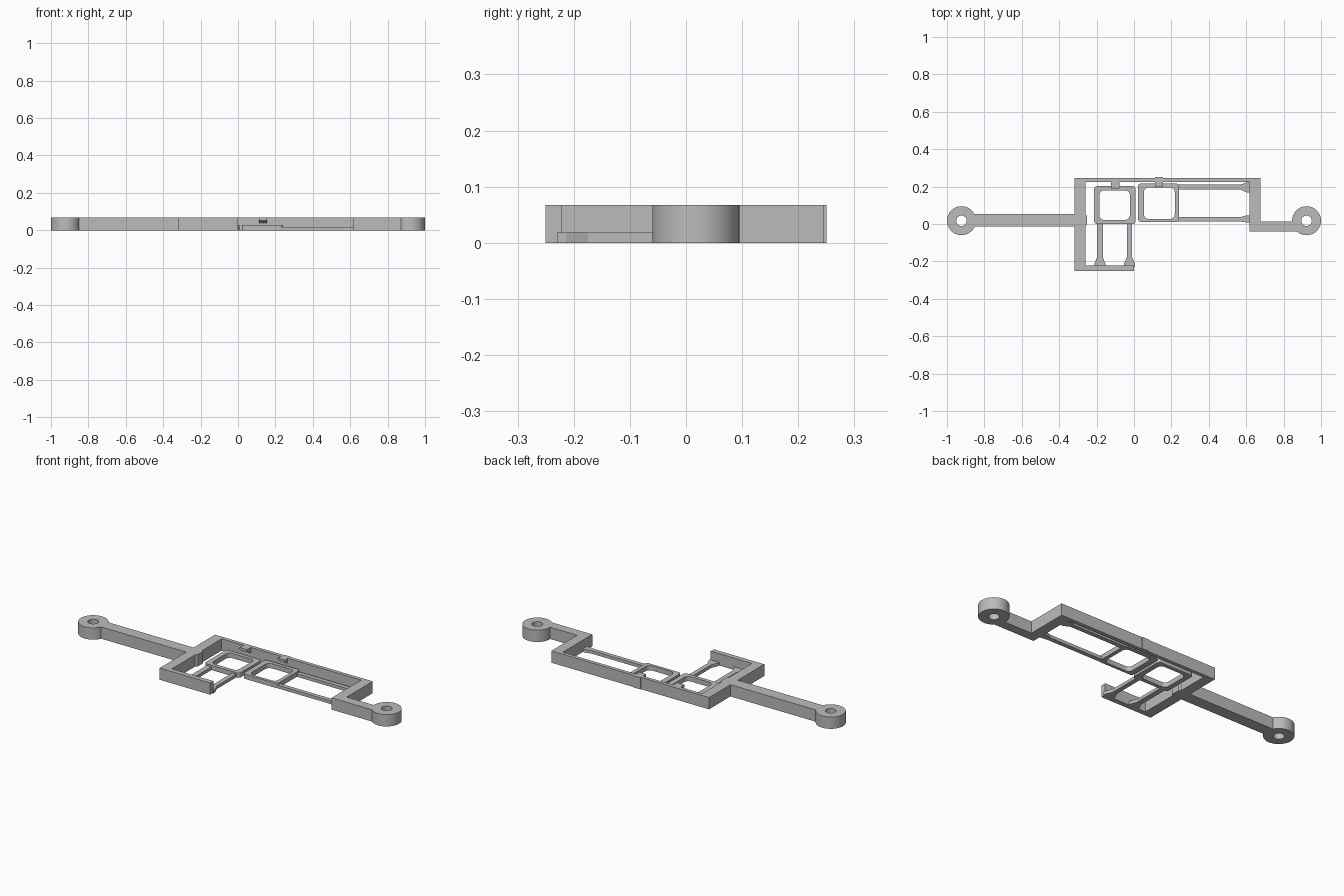
import bpy, bmesh
from math import cos, sin, pi

cube = bpy.data.objects.get("Cube")
if cube:
    bpy.data.objects.remove(cube)

WALL, PLATE, ROD = 0.067, 0.027, 0.018   # heights of the three levels

grey = bpy.data.materials.new("plain grey")
grey.use_nodes = True
COLOUR = (0.5, 0.5, 0.5, 1)
grey.diffuse_color = COLOUR
grey.node_tree.nodes["Principled BSDF"].inputs["Base Color"].default_value = COLOUR


def finish(name, bm, smooth=False):
    bmesh.ops.recalc_face_normals(bm, faces=bm.faces)
    mesh = bpy.data.meshes.new(name)
    bm.to_mesh(mesh)
    bm.free()
    mesh.materials.append(grey)
    obj = bpy.data.objects.new(name, mesh)
    bpy.context.collection.objects.link(obj)
    if smooth:
        bpy.ops.object.select_all(action='DESELECT')
        obj.select_set(True)
        bpy.context.view_layer.objects.active = obj
        bpy.ops.object.shade_smooth_by_angle()
    return obj


def prism(name, outline, top):
    """Extrude a flat outline from the ground up."""
    bm = bmesh.new()
    face = bm.faces.new([bm.verts.new((x, y, 0)) for x, y in outline])
    new = bmesh.ops.extrude_face_region(bm, geom=[face], use_keep_orig=True)
    verts = [v for v in new["geom"] if isinstance(v, bmesh.types.BMVert)]
    bmesh.ops.translate(bm, verts=verts, vec=(0, 0, top))
    return finish(name, bm)


def ring(name, outer, inner, top):
    """Solid between two outlines with equal point counts."""
    bm = bmesh.new()
    loops = [[bm.verts.new((x, y, z)) for x, y in pts]
             for pts, z in ((outer, 0), (outer, top), (inner, top), (inner, 0))]
    n = len(outer)
    for a, b in zip(loops, loops[1:] + loops[:1]):
        for i in range(n):
            j = (i + 1) % n
            bm.faces.new((a[i], a[j], b[j], b[i]))
    return finish(name, bm, True)


def circle(cx, cy, r, n=48):
    return [(cx + r * cos(2 * pi * i / n), cy + r * sin(2 * pi * i / n)) for i in range(n)]


def rounded(x0, x1, y0, y1, r, steps=6):
    corners = ((x1 - r, y1 - r), (x0 + r, y1 - r), (x0 + r, y0 + r), (x1 - r, y0 + r))
    return [(cx + r * cos(pi / 2 * (k + s / steps)), cy + r * sin(pi / 2 * (k + s / steps)))
            for k, (cx, cy) in enumerate(corners) for s in range(steps + 1)]


def rod(name, along_x, stations, narrow, wide):
    """Flat strip that flares out at its far end."""
    start, flare, end = stations
    (a, b), (c, d) = narrow, wide
    tip = end - (end - flare) * 0.3
    pts = [(start, a), (flare, a), (tip, c), (end, c),
           (end, d), (tip, d), (flare, b), (start, b)]
    prism(name, pts if along_x else [(y, x) for x, y in pts], ROD)


def clip(name, x0, x1, y_wall, y_tip):
    """Snap tab with a sloping underside."""
    bm = bmesh.new()
    profile = ((y_wall, 0.038), (y_wall, WALL), (y_tip, WALL), (y_tip, 0.053))
    face = bm.faces.new([bm.verts.new((x0, y, z)) for y, z in profile])
    new = bmesh.ops.extrude_face_region(bm, geom=[face], use_keep_orig=True)
    verts = [v for v in new["geom"] if isinstance(v, bmesh.types.BMVert)]
    bmesh.ops.translate(bm, verts=verts, vec=(x1 - x0, 0, 0))
    finish(name, bm)


# Bracket walls with both mounting arms
prism("bracket_body", [
    (-.86, .054), (-.317, .054), (-.317, .246), (.112, .246), (.112, .25), (.155, .25),
    (.155, .246), (.675, .246), (.675, .013), (.875, .013), (.875, -.04), (.617, -.04),
    (.617, .225), (-.26, .225), (-.26, .054), (-.25, .044), (-.25, -.003), (-.26, -.013),
    (-.26, -.222), (0, -.222), (0, -.25), (-.317, -.25), (-.317, -.013), (-.86, -.013)], WALL)

# Screw eyelets at the arm ends
for side, x in (("right", -.9225), ("left", .9225)):
    ring(side + "_eyelet", circle(x, .0175, .0775), circle(x, .0175, .028), WALL)

# Button frames
ring("front_button_frame", rounded(-.213, .008, 0, .202, .015),
     rounded(-.185, -.022, .022, .18, .025), PLATE)
ring("side_button_frame", rounded(.022, .24, .011, .216, .015),
     rounded(.053, .218, .027, .195, .025), PLATE)

# Flexible rods holding the frames
rod("front_rod_right", False, (.01, -.175, -.23), (-.197, -.167), (-.212, -.153))
rod("front_rod_left", False, (.01, -.175, -.23), (-.037, -.011), (-.054, .005))
rod("side_rod_back", True, (.23, .567, .62), (.185, .21), (.168, .223))
rod("side_rod_front", True, (.23, .567, .62), (.013, .037), (.008, .046))

# Snap tabs over the frames
clip("right_clip", -.123, -.077, .226, .19)
clip("left_clip", .112, .155, .226, .198)
